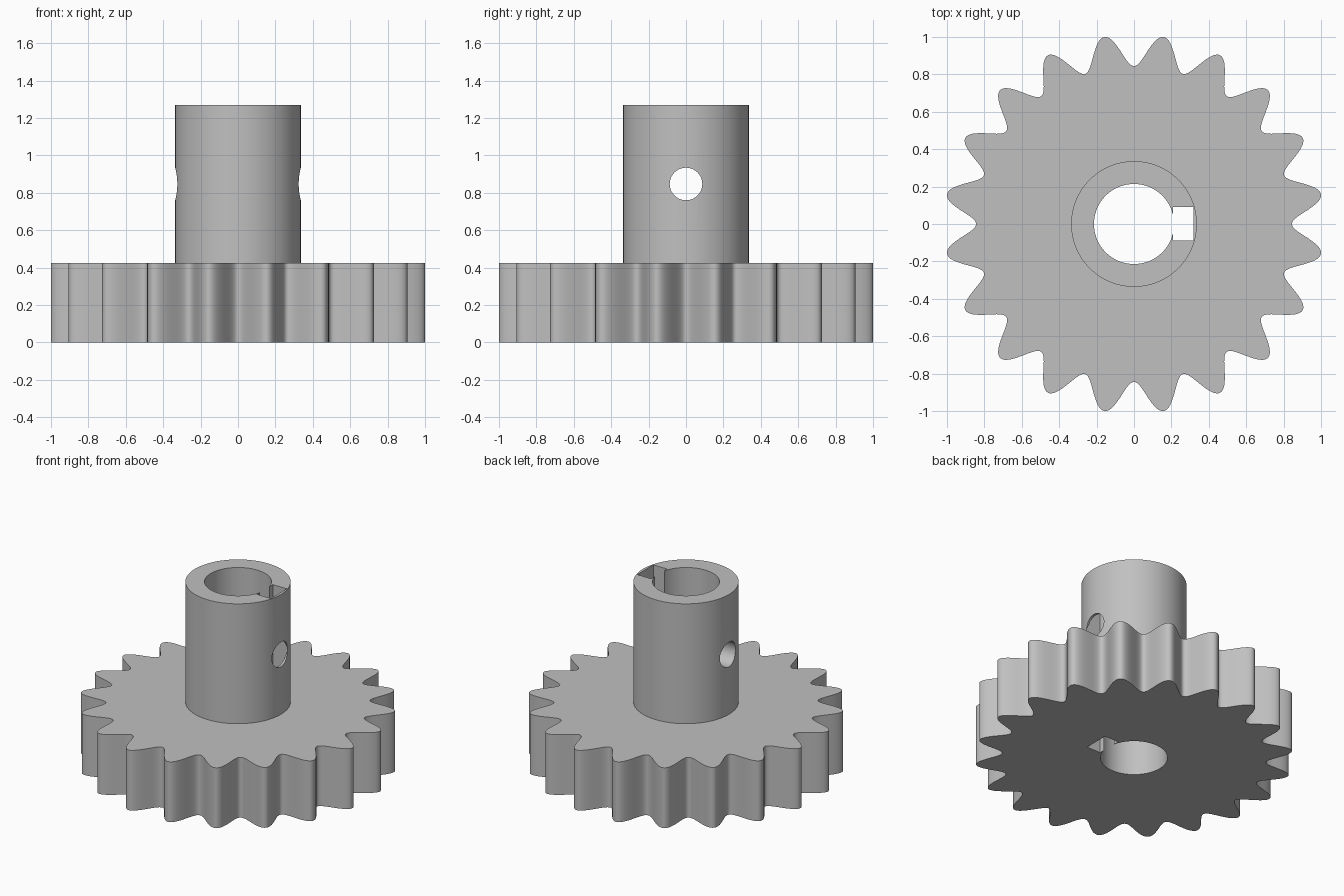
import bpy
import bmesh
from math import cos, pi, radians, sin, tau
from mathutils import Matrix

# Main dimensions
TEETH = 20
TIP_R, ROOT_R = 1.0125, 0.844
GEAR_H, HUB_TOP = 0.425, 1.27
HUB_R, BORE_R = 0.336, 0.214
HOLE_R, HOLE_Z = 0.087, 0.847

if "Cube" in bpy.data.objects:
    bpy.data.objects.remove(bpy.data.objects["Cube"], do_unlink=True)

steel = bpy.data.materials.new("plain grey")
steel.use_nodes = True
grey = (0.53, 0.53, 0.53, 1)
steel.diffuse_color = grey
steel.node_tree.nodes["Principled BSDF"].inputs["Base Color"].default_value = grey


def prism(name, outline, z0, z1):
    """Extrude a flat outline between two heights."""
    bm = bmesh.new()
    face = bm.faces.new([bm.verts.new((x, y, z0)) for x, y in outline])
    ext = bmesh.ops.extrude_face_region(bm, geom=[face])
    top = [v for v in ext["geom"] if isinstance(v, bmesh.types.BMVert)]
    bmesh.ops.translate(bm, verts=top, vec=(0, 0, z1 - z0))
    bmesh.ops.recalc_face_normals(bm, faces=bm.faces)
    mesh = bpy.data.meshes.new(name)
    bm.to_mesh(mesh)
    bm.free()
    mesh.materials.append(steel)
    obj = bpy.data.objects.new(name, mesh)
    bpy.context.collection.objects.link(obj)
    return obj


def circle(radius, sides=96):
    return [(radius * cos(tau * i / sides), radius * sin(tau * i / sides))
            for i in range(sides)]


def combine(target, other, operation):
    """Apply a boolean and discard the helper solid."""
    mod = target.modifiers.new(operation, "BOOLEAN")
    mod.operation, mod.object, mod.solver = operation, other, "EXACT"
    bpy.ops.object.select_all(action="DESELECT")
    bpy.context.view_layer.objects.active = target
    target.select_set(True)
    bpy.ops.object.modifier_apply(modifier=mod.name)
    bpy.data.objects.remove(other, do_unlink=True)


# Toothed wheel: a wave around the rim, with a valley on each axis
mean, swing = (TIP_R + ROOT_R) / 2, (TIP_R - ROOT_R) / 2
steps = TEETH * 32
rim = []
for i in range(steps):
    a = tau * i / steps
    r = mean - swing * cos(TEETH * a)
    rim.append((r * cos(a), r * sin(a)))
gear = prism("gear_with_hub", rim, 0, GEAR_H)

# Hub rising from the wheel
combine(gear, prism("hub", circle(HUB_R), GEAR_H / 2, HUB_TOP), "UNION")

# Bore and keyway through the full height
combine(gear, prism("bore_cutter", circle(BORE_R), -0.1, 1.5), "DIFFERENCE")
key = [(0.208, -0.088), (0.317, -0.088), (0.317, 0.091), (0.208, 0.091)]
combine(gear, prism("keyway_cutter", key, -0.1, 1.5), "DIFFERENCE")

# Cross hole from side to side
pin = prism("cross_hole_cutter", circle(HOLE_R, 64), -0.6, 0.6)
pin.data.transform(Matrix.Translation((0, 0, HOLE_Z)) @ Matrix.Rotation(pi / 2, 4, "Y"))
combine(gear, pin, "DIFFERENCE")

bpy.ops.object.shade_smooth_by_angle(angle=radians(30))
